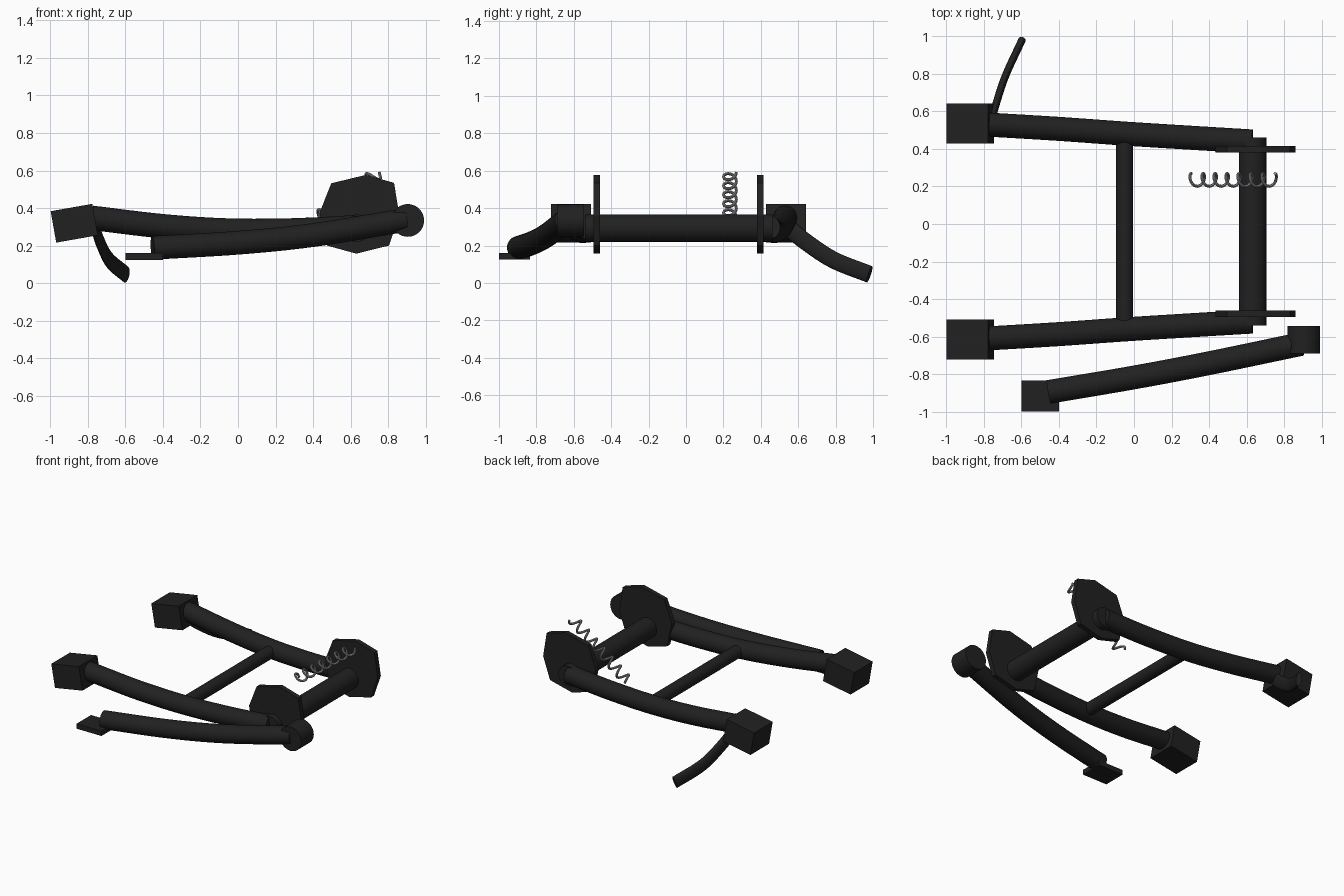
import bpy, bmesh, math
from mathutils import Vector, Matrix

if "Cube" in bpy.data.objects:
    bpy.data.objects.remove(bpy.data.objects["Cube"])


def material(name, c):
    m = bpy.data.materials.new(name)
    m.diffuse_color = (c, c, c, 1)
    m.use_nodes = True
    m.node_tree.nodes["Principled BSDF"].inputs["Base Color"].default_value = m.diffuse_color
    return m


BLACK = material("black paint", 0.015)
STEEL = material("spring steel", 0.30)


def finish(name, bm, mat, smooth=True):
    bmesh.ops.recalc_face_normals(bm, faces=bm.faces)
    me = bpy.data.meshes.new(name)
    bm.to_mesh(me)
    bm.free()
    me.materials.append(mat)
    ob = bpy.data.objects.new(name, me)
    bpy.context.collection.objects.link(ob)
    if smooth:
        bpy.ops.object.select_all(action='DESELECT')
        ob.select_set(True)
        bpy.context.view_layer.objects.active = ob
        bpy.ops.object.shade_smooth_by_angle(angle=math.radians(35))
    return ob


def spline(pts, steps=8):
    """Catmull-Rom curve through a few control points."""
    p = [Vector(q) for q in pts]
    p = [2 * p[0] - p[1]] + p + [2 * p[-1] - p[-2]]
    out = []
    for i in range(1, len(p) - 2):
        a, b, c, d = p[i - 1:i + 3]
        for k in range(steps):
            t = k / steps
            out.append(0.5 * (2 * b + (c - a) * t + (2 * a - 5 * b + 4 * c - d) * t ** 2
                              + (3 * b - a - 3 * c + d) * t ** 3))
    return out + [p[-2]]


def sweep(name, path, r_side, r_up, mat, sides=32, up=Vector((0, 0, 1))):
    """Capped tube of elliptical section along a path."""
    bm = bmesh.new()
    rings = []
    for i, p in enumerate(path):
        t = (path[min(i + 1, len(path) - 1)] - path[max(i - 1, 0)]).normalized()
        s = t.cross(up).normalized()
        u = s.cross(t)
        rings.append([bm.verts.new(p + s * r_side * math.cos(a) + u * r_up * math.sin(a))
                      for a in (2 * math.pi * k / sides for k in range(sides))])
    for a, b in zip(rings, rings[1:]):
        for k in range(sides):
            j = (k + 1) % sides
            bm.faces.new((a[k], a[j], b[j], b[k]))
    bm.faces.new(rings[0])
    bm.faces.new(rings[-1])
    return finish(name, bm, mat)


def box(name, centre, size, tilt=0):
    bm = bmesh.new()
    m = Matrix.Translation(centre) @ Matrix.Rotation(tilt, 4, 'Y') @ Matrix.Diagonal((*size, 1))
    bmesh.ops.create_cube(bm, size=1, matrix=m)
    return finish(name, bm, BLACK, False)


def plate(name, profile, y0, y1):
    bm = bmesh.new()
    f = bm.faces.new([bm.verts.new((x, y0, z)) for x, z in profile])
    r = bmesh.ops.extrude_face_region(bm, geom=[f])
    bmesh.ops.translate(bm, vec=(0, y1 - y0, 0),
                        verts=[v for v in r['geom'] if isinstance(v, bmesh.types.BMVert)])
    return finish(name, bm, BLACK, False)


# Main legs, foot blocks and side plates; the pair mirrors about y = -0.04
MID = -0.04
OCTAGON = [(0.435, 0.375), (0.497, 0.532), (0.683, 0.577), (0.832, 0.534),
           (0.86, 0.36), (0.805, 0.2), (0.63, 0.157), (0.474, 0.2)]
for side, s in (("front", -1), ("back", 1)):
    leg = [(-0.78, 0.57, 0.348), (-0.4, 0.547, 0.303), (-0.05, 0.522, 0.28),
           (0.3, 0.5, 0.281), (0.63, 0.48, 0.297)]
    sweep(side + "_leg", spline([(x, MID + s * y, z) for x, y, z in leg]), 0.064, 0.065, BLACK)
    box(side + "_foot_block", (-0.873, MID + s * 0.575, 0.319), (0.225, 0.213, 0.17),
        math.radians(-10))
    plate(side + "_side_plate", OCTAGON, MID + s * 0.42, MID + s * 0.455)

# Cross tubes
sweep("pivot_tube", [Vector((0.632, -0.54, 0.293)), Vector((0.632, 0.462, 0.293))],
      0.073, 0.073, BLACK, 48)
sweep("cross_brace", [Vector((-0.05, -0.52, 0.28)), Vector((-0.05, 0.45, 0.28))],
      0.045, 0.045, BLACK)

# Curved pedal bar at the back foot
sweep("pedal_bar", spline([(-0.765, 0.53, 0.31), (-0.735, 0.64, 0.22),
                           (-0.685, 0.79, 0.122), (-0.597, 0.981, 0.046)]),
      0.02, 0.046, BLACK)

# Side stand with its pivot and foot
sweep("side_stand_leg", spline([(-0.455, -0.895, 0.188), (0, -0.818, 0.215),
                                (0.4, -0.742, 0.256), (0.89, -0.64, 0.336)]),
      0.063, 0.063, BLACK)
sweep("side_stand_pivot", [Vector((0.905, -0.69, 0.334)), Vector((0.905, -0.545, 0.334))],
      0.087, 0.087, BLACK, 48)
box("side_stand_foot", (-0.5, -0.917, 0.142), (0.2, 0.166, 0.036))

# Return spring: helix round a sloping axis
a, b = Vector((0.305, 0.235, 0.255)), Vector((0.752, 0.235, 0.592))
d = (b - a).normalized()
e1 = Vector((0, 1, 0))
e2 = d.cross(e1)
turns, n = 7, 7 * 24
coil = []
for i in range(n + 1):
    w = 2 * math.pi * turns * i / n
    coil.append(a + (b - a) * i / n + (e1 * math.cos(w) + e2 * math.sin(w)) * 0.034)
sweep("return_spring", coil, 0.008, 0.008, STEEL, 10, d)
